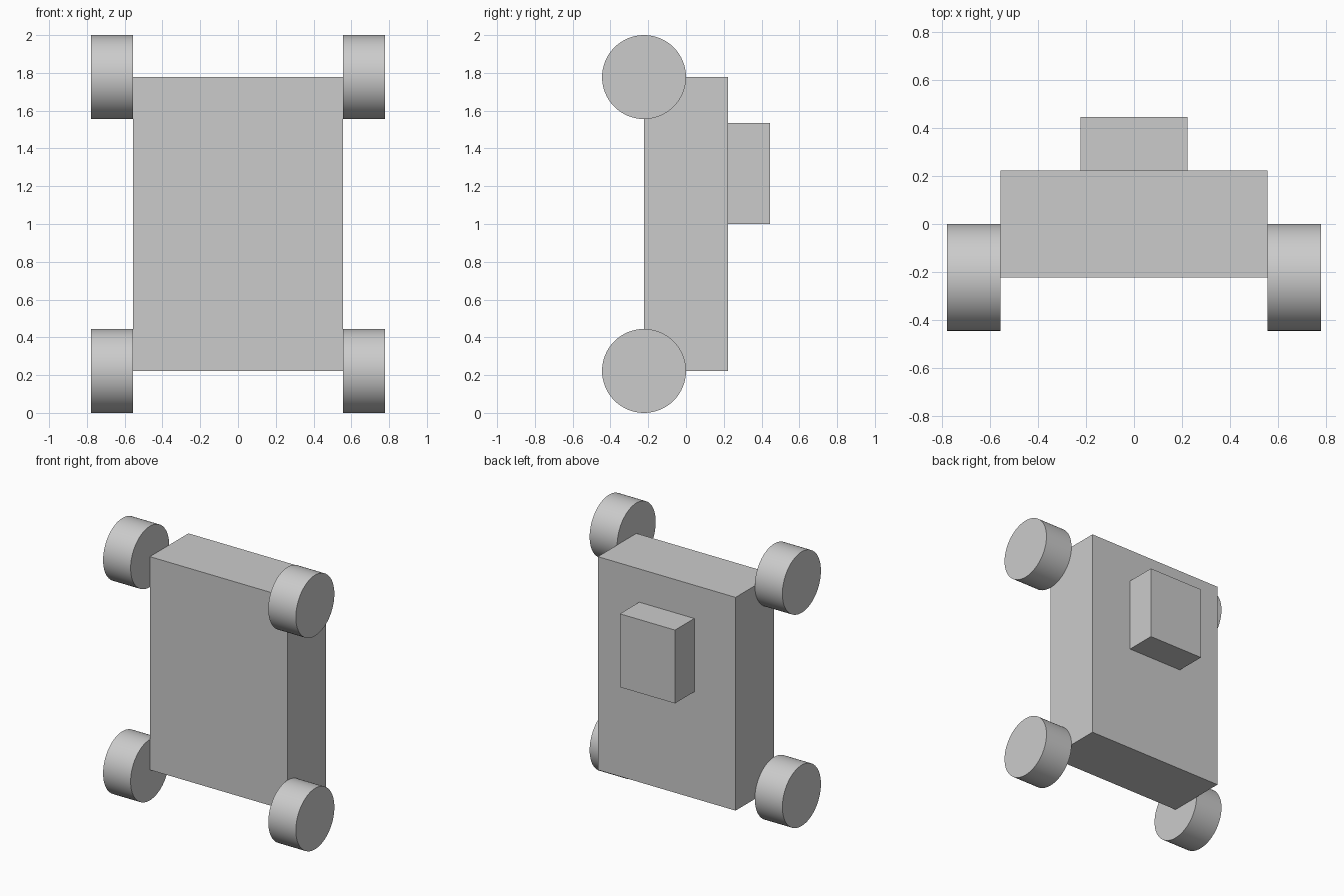
import bpy
import math

cube = bpy.data.objects.get("Cube")
if cube:
    bpy.data.objects.remove(cube, do_unlink=True)

# Single plain grey
grey = bpy.data.materials.new("plain_grey")
grey.use_nodes = True
colour = (0.6, 0.6, 0.6, 1)
grey.diffuse_color = colour
grey.node_tree.nodes["Principled BSDF"].inputs["Base Color"].default_value = colour

UNIT = 2 / 9  # wheel radius, which also sets the other proportions


def box(name, low, high):
    centre = [(a + b) / 2 for a, b in zip(low, high)]
    bpy.ops.mesh.primitive_cube_add(size=1, location=centre)
    part = bpy.context.object
    part.name = name
    part.scale = [b - a for a, b in zip(low, high)]
    bpy.ops.object.transform_apply(location=False, rotation=False, scale=True)
    part.data.materials.append(grey)


def wheel(name, x, z):
    bpy.ops.mesh.primitive_cylinder_add(
        vertices=64, radius=UNIT, depth=UNIT,
        location=(x, -UNIT, z), rotation=(0, math.pi / 2, 0))
    part = bpy.context.object
    part.name = name
    part.data.materials.append(grey)
    bpy.ops.object.shade_smooth_by_angle(angle=math.radians(30))


# Slab body and the block on its back
box("body", (-2.5 * UNIT, -UNIT, UNIT), (2.5 * UNIT, UNIT, 8 * UNIT))
box("cabin", (-UNIT, UNIT, 1.0), (UNIT, 2 * UNIT, 1.535))

# Wheels at the four corners
for side, sign in (("left", 1), ("right", -1)):
    for level, z in (("lower", UNIT), ("upper", 8 * UNIT)):
        wheel(f"{level}_{side}_wheel", sign * 3 * UNIT, z)
